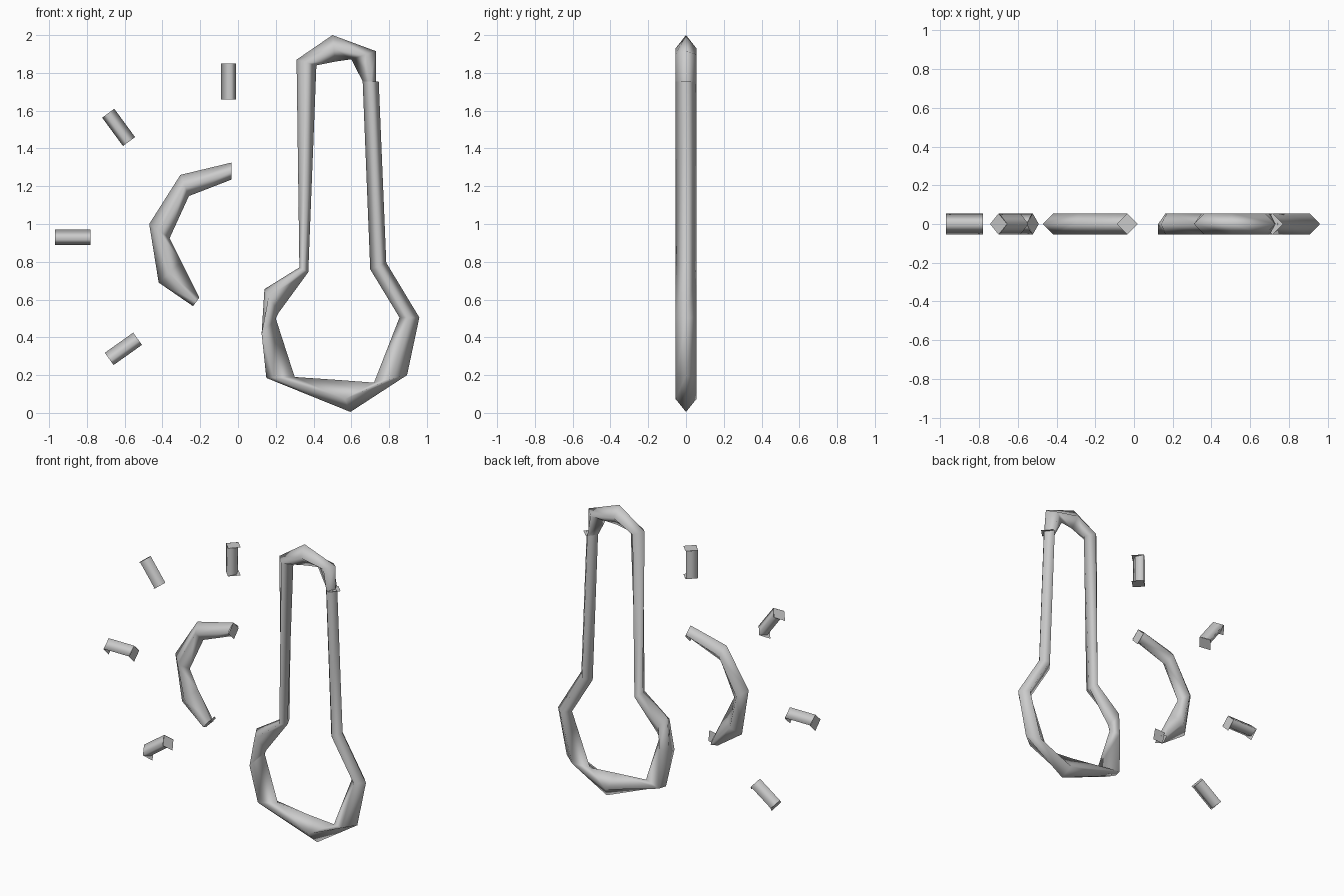
import bpy, bmesh
from mathutils import Vector

H = 0.055  # half depth of every tube

grey = bpy.data.materials.new("light_grey")
grey.diffuse_color = (0.6, 0.6, 0.6, 1)


def tube(name, stations, caps=()):
    """Four-sided soft tube. A station is outer x, z, inner x, z and the
    front and back ridge positions between them. A cap is a flat end diamond
    given by two opposite corners."""
    bm = bmesh.new()
    rings = []
    for ox, oz, ix, iz, f, b in stations:
        o, i = Vector((ox, 0, oz)), Vector((ix, 0, iz))
        pts = (o, o.lerp(i, f) + Vector((0, -H, 0)),
               i, o.lerp(i, b) + Vector((0, H, 0)))
        rings.append([bm.verts.new(p) for p in pts])
    for r, s in zip(rings, rings[1:]):
        for k in range(4):
            n = (k + 1) % 4
            bm.faces.new((r[k], r[n], s[n], s[k])).smooth = True
    bmesh.ops.recalc_face_normals(bm, faces=bm.faces)
    # flat end plates, facing away from the tube
    for ring, nxt, (ax, az, bx, bz) in zip((rings[0], rings[-1]), (rings[1], rings[-2]), caps):
        a, b = Vector((ax, 0, az)), Vector((bx, 0, bz))
        m = (a + b) / 2
        pts = (a, m + Vector((0, -H, 0)), b, m + Vector((0, H, 0)))
        face = bm.faces.new([bm.verts.new(p) for p in pts])
        face.normal_update()
        if face.normal.dot(ring[0].co - nxt[0].co) < 0:
            face.normal_flip()
    me = bpy.data.meshes.new(name)
    bm.to_mesh(me)
    bm.free()
    me.materials.append(grey)
    ob = bpy.data.objects.new(name, me)
    bpy.context.collection.objects.link(ob)


# Thermometer outline: right side, bulb, left side, rounded top
tube("thermometer_outline", [
    (0.745, 1.755, 0.66, 1.755, 0.5, 0.5),
    (0.785, 0.795, 0.70, 0.76, 0.5, 0.5),
    (0.96, 0.505, 0.855, 0.505, 0.5, 0.5),
    (0.895, 0.20, 0.72, 0.16, 0.45, 0.45),
    (0.595, 0.005, 0.52, 0.175, 0.4, 0.4),
    (0.15, 0.185, 0.30, 0.19, 0.25, 0.1),
    (0.125, 0.42, 0.20, 0.50, 0.0, 0.5),
    (0.14, 0.655, 0.215, 0.53, 0.3, 0.4),
    (0.325, 0.77, 0.372, 0.745, 0.5, 0.5),
    (0.31, 1.87, 0.415, 1.84, 0.5, 0.5),
    (0.50, 2.0, 0.515, 1.86, 0.5, 0.5),
    (0.73, 1.915, 0.60, 1.872, 0.4, 0.4),
    (0.73, 1.755, 0.66, 1.755, 0.4, 0.4),
], [(0.745, 1.756, 0.66, 1.756), (0.77, 1.754, 0.66, 1.754)])

# Sun arc
tube("sun_arc", [
    (-0.035, 1.325, -0.035, 1.235, 0.5, 0.5),
    (-0.305, 1.26, -0.26, 1.148, 0.5, 0.5),
    (-0.47, 1.0, -0.362, 0.925, 0.5, 0.5),
    (-0.42, 0.69, -0.30, 0.80, 0.45, 0.45),
    (-0.238, 0.565, -0.205, 0.61, 0.5, 0.5),
], [(-0.035, 1.325, -0.03, 1.215), (-0.238, 0.565, -0.175, 0.652)])

# Sun rays: start and end points of the full edge, then the trimmed side's direction
rays = [
    ((-0.09, 1.85), (-0.09, 1.66), (1, 0)),
    ((-0.655, 1.61), (-0.545, 1.46), (-0.8, -0.59)),
    ((-0.97, 0.97), (-0.78, 0.97), (0, -1)),
    ((-0.705, 0.318), (-0.555, 0.425), (0.58, -0.81)),
]
for n, (p, q, d) in enumerate(rays):
    p, q, d = Vector(p), Vector(q), Vector(d)
    stations = [(*e, *(e + d * 0.08), 0.65, 0.65) for e in (p, q)]
    tube("sun_ray_%d" % (n + 1), stations, [(*e, *(e + d * 0.11)) for e in (p, q)])
